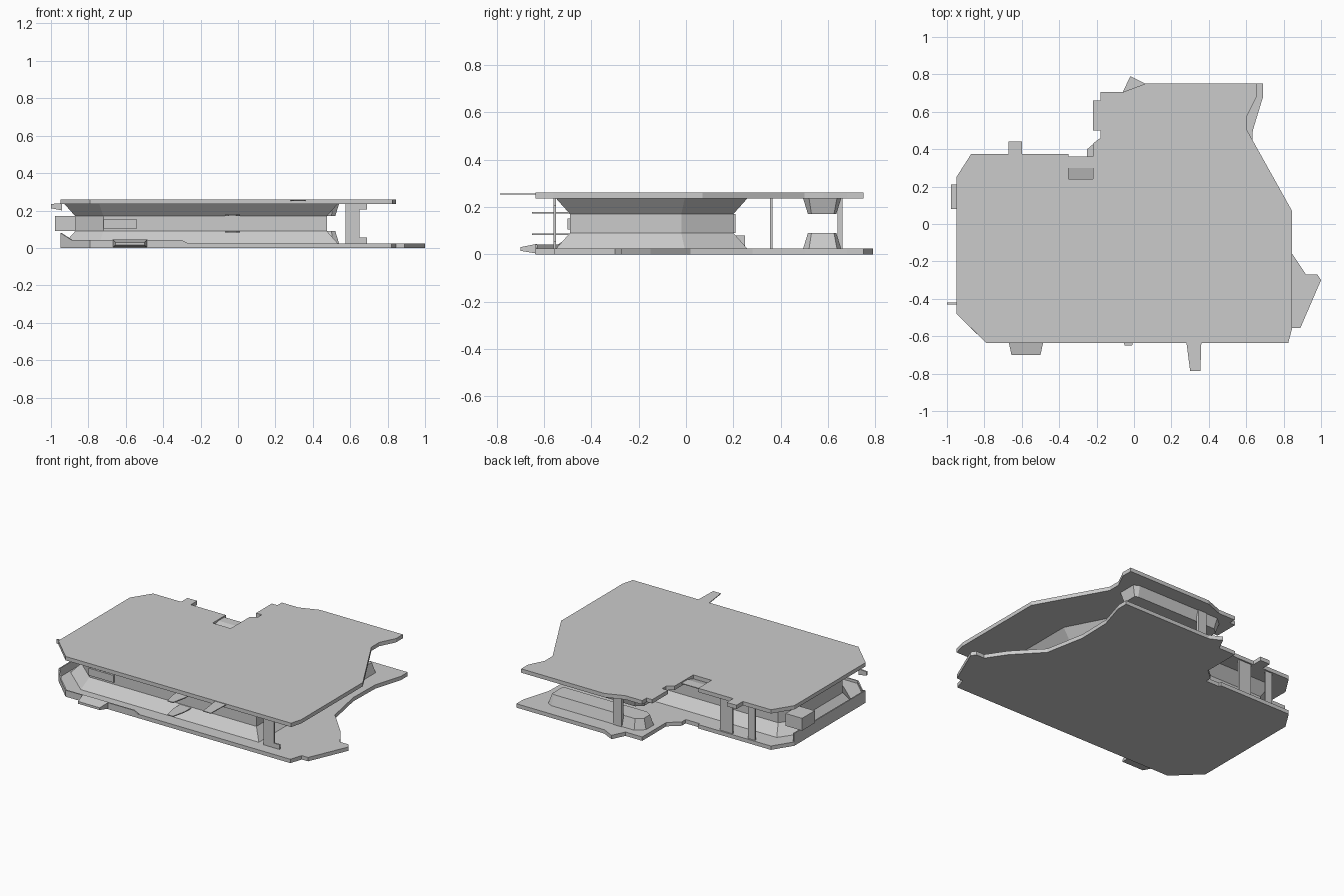
import bpy, bmesh
from mathutils import Vector

if "Cube" in bpy.data.objects:
    bpy.data.objects.remove(bpy.data.objects["Cube"])


def make(name, bm):
    bmesh.ops.recalc_face_normals(bm, faces=bm.faces)
    me = bpy.data.meshes.new(name)
    bm.to_mesh(me)
    bm.free()
    ob = bpy.data.objects.new(name, me)
    bpy.context.collection.objects.link(ob)
    return ob


def offset(pts, d):
    """Mitred outward offset of a counter-clockwise outline."""
    out = []
    for i, p in enumerate(pts):
        p = Vector(p)
        a = (p - Vector(pts[i - 1])).normalized()
        b = (Vector(pts[(i + 1) % len(pts)]) - p).normalized()
        na, nb = Vector((a.y, -a.x)), Vector((b.y, -b.x))
        out.append(p + (na + nb) * d / (1 + na.dot(nb)))
    return out


def loft(name, rings):
    """Closed solid through equal-length rings of 3D points."""
    bm = bmesh.new()
    vs = [[bm.verts.new(p) for p in r] for r in rings]
    n = len(vs[0])
    for lo, hi in zip(vs, vs[1:]):
        for i in range(n):
            j = (i + 1) % n
            bm.faces.new((lo[i], lo[j], hi[j], hi[i]))
    bm.faces.new(vs[0][::-1])
    bm.faces.new(vs[-1])
    return make(name, bm)


def slab(name, pts, z0, z1):
    return loft(name, [[(x, y, z) for x, y in pts] for z in (z0, z1)])


def tapered(name, pts, levels):
    return loft(name, [[(p[0], p[1], z) for p in offset(pts, d)] for z, d in levels])


def box(name, x0, x1, y0, y1, z0, z1):
    return slab(name, [(x0, y0), (x1, y0), (x1, y1), (x0, y1)], z0, z1)


# Floor and roof plates
left_edge = [(-.87, .375), (-.95, .25), (-.95, -.48), (-.79, -.635)]
floor = left_edge + [(.82, -.635), (.845, -.555), (.89, -.555), (1, -.3), (.98, -.27),
                     (.92, -.27), (.84, -.15), (.68, .02), (.63, .28), (.635, .5),
                     (.69, .68), (.69, .75), (.06, .75), (-.02, .79), (-.06, .705),
                     (-.18, .705), (-.18, .46), (-.25, .40), (-.25, .36), (-.35, .36),
                     (-.35, .375)]
slab("floor_plate", floor, 0, .025)
roof = left_edge + [(.825, -.635), (.845, -.56), (.845, .07), (.605, .5), (.605, .58),
                    (.655, .68), (.655, .75), (.06, .75), (-.06, .705), (-.18, .705),
                    (-.18, .66), (-.22, .66), (-.22, .5), (-.18, .5), (-.18, .46),
                    (-.22, .43), (-.22, .24), (-.35, .24), (-.35, .375), (-.60, .375),
                    (-.60, .44), (-.67, .44), (-.67, .375)]
slab("roof_plate", roof, .235, .26)

# Waisted main core
core = [(-.72, -.49), (.475, -.49), (.475, -.02), (.36, .2), (-.80, .2), (-.87, .1), (-.87, -.36)]
tapered("main_core", core, [(.025, .058), (.09, 0), (.17, 0), (.235, .058)])

# Rear blocks hanging from the roof and standing on the floor
rear = [(-.08, .515), (.50, .515), (.52, .53), (.52, .625), (.50, .635), (-.08, .635), (-.12, .60), (-.12, .54)]
tapered("rear_block_lower", rear, [(.025, .02), (.09, 0)])
tapered("rear_block_upper", rear, [(.17, 0), (.235, .02)])

# Rear posts
for i, (x0, x1, y0, y1) in enumerate([(.0, .06, .64, .66), (-.59, -.50, .355, .365),
                                      (-.75, -.70, .355, .365)]):
    box(f"rear_post_{i + 1}", x0, x1, y0, y1, .025, .235)

# Front bracket post with head and foot
bracket = [(.575, .025), (.69, .025), (.69, .055), (.65, .055), (.65, .205),
           (.69, .205), (.69, .235), (.575, .235)]
loft("front_bracket", [[(x, y, z) for x, z in bracket] for y in (-.56, -.55)])

# Low parapet along the left and front edge
rim = [(-.95, .25, .08), (-.95, -.48, .08), (-.89, -.54, .042), (-.79, -.635, .042),
       (-.30, -.635, .042), (-.27, -.635, .026)]
bm = bmesh.new()
rows = [(bm.verts.new((x, y, .024)), bm.verts.new((x, y, z))) for x, y, z in rim]
for a, b in zip(rows, rows[1:]):
    bm.faces.new((a[0], b[0], b[1], a[1]))
parapet = make("parapet", bm)
mod = parapet.modifiers.new("thickness", 'SOLIDIFY')
mod.thickness = .008
mod.offset = -1

# Front step and its thin bands
loft("front_step", [[(-.67, -.63, z0), (-.485, -.63, z0), (-.5, -.70, z1), (-.655, -.70, z1)]
                    for z0, z1 in ((.003, .015), (.044, .03))])
# Front window box and ledges
box("front_window", -.72, -.54, -.50, -.48, .105, .152)
for z in (.085, .175):
    slab(f"front_ledge_{z}", [(-.07, -.48), (.01, -.48), (.01, -.56), (-.01, -.65),
                              (-.05, -.65), (-.07, -.56)], z - .003, z + .003)
# Side fittings
box("left_window", -.978, -.86, .08, .21, .09, .17)
loft("left_fin", [[(-.94, y, .2), (-.94, y, .24), (-1, y, .235), (-1, y, .212)] for y in (-.43, -.42)])

# Roof spike and tilted flap in the roof notch
slab("roof_spike", [(.28, -.63), (.30, -.785), (.355, -.785), (.36, -.63)], .252, .257)
loft("notch_flap", [[(x, .24, .235), (x, .30, .252), (x, .36, .252), (x, .36, .247), (x, .30, .247),
                     (x, .24, .230)] for x in (-.35, -.22)])
